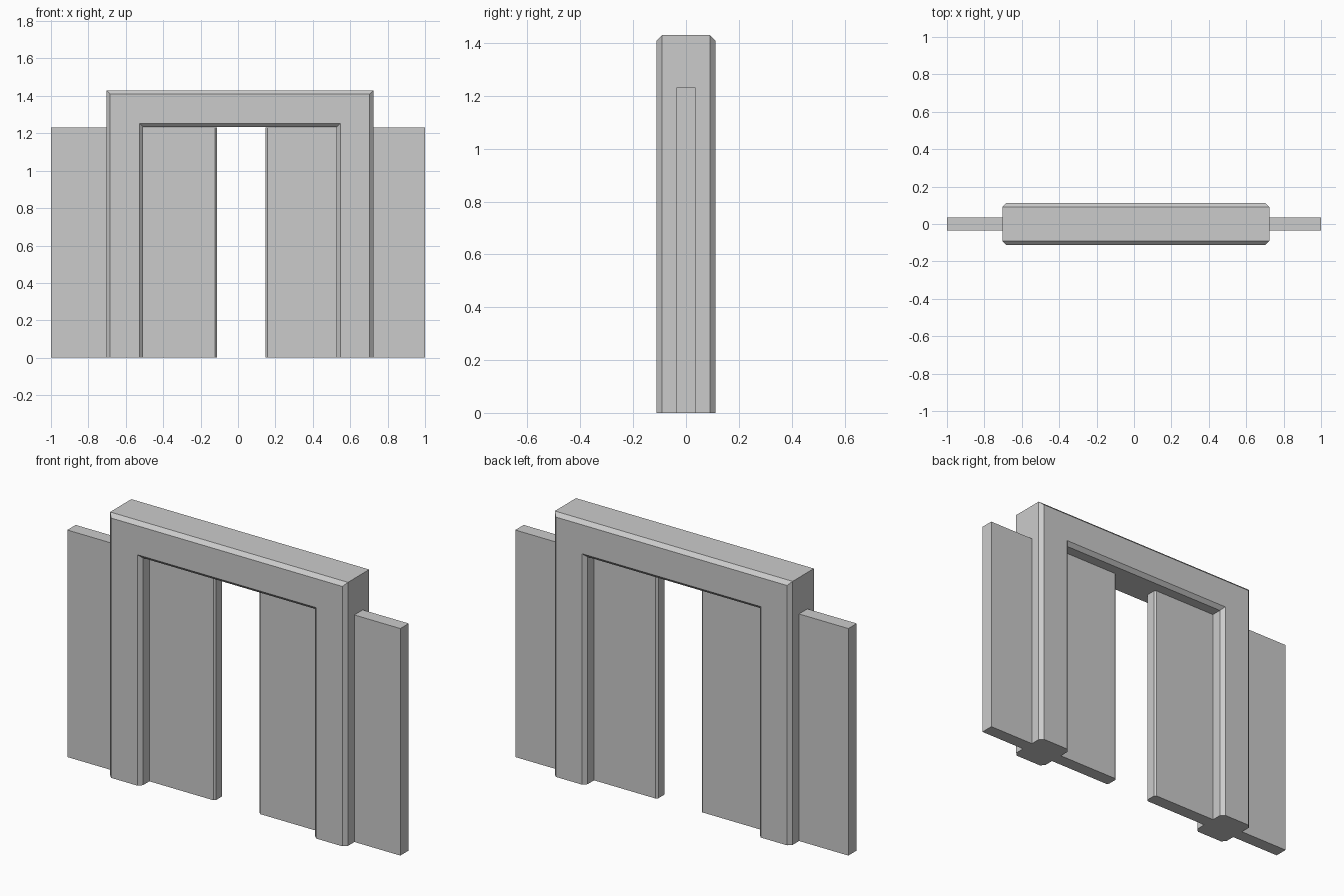
import bpy

if "Cube" in bpy.data.objects:
    bpy.data.objects.remove(bpy.data.objects["Cube"])


def make_object(name, verts, faces):
    mesh = bpy.data.meshes.new(name)
    mesh.from_pydata(verts, [], faces)
    mesh.update()
    obj = bpy.data.objects.new(name, mesh)
    bpy.context.collection.objects.link(obj)
    return obj


def loft(name, rings):
    """Join equal-sized rings with quads and cap both ends."""
    n = len(rings[0])
    verts = [p for ring in rings for p in ring]
    faces = []
    for r in range(len(rings) - 1):
        a, b = r * n, (r + 1) * n
        for i in range(n):
            j = (i + 1) % n
            faces.append((a + i, a + j, b + j, b + i))
    faces.append(tuple(reversed(range(n))))
    faces.append(tuple(range(len(verts) - n, len(verts))))
    obj = make_object(name, verts, faces)
    import bmesh
    bm = bmesh.new()
    bm.from_mesh(obj.data)
    bmesh.ops.recalc_face_normals(bm, faces=bm.faces)
    bm.to_mesh(obj.data)
    bm.free()
    return obj


# Door frame: chamfered section (outward offset, y) mitred around the opening
LEFT, RIGHT, TOP = -0.507, 0.527, 1.233
W, D, C = 0.197, 0.111, 0.02
section = [(C, -D), (W - C, -D), (W, C - D), (W, D - C),
           (W - C, D), (C, D), (0, D - C), (0, C - D)]
loft("door_frame", [
    [(LEFT - d, y, 0) for d, y in section],
    [(LEFT - d, y, TOP + d) for d, y in section],
    [(RIGHT + d, y, TOP + d) for d, y in section],
    [(RIGHT + d, y, 0) for d, y in section],
])

# Sliding doors: thin slabs with small chamfers on the meeting edge
H, T, B = 1.232, 0.036, 0.01
for name, outer, inner, side in (("left_door", -1.0, -0.113, 1),
                                 ("right_door", 1.0, 0.148, -1)):
    plan = [(outer, -T), (inner - side * B, -T), (inner, B - T),
            (inner, T - B), (inner - side * B, T), (outer, T)]
    loft(name, [[(x, y, z) for x, y in plan] for z in (0, H)])
